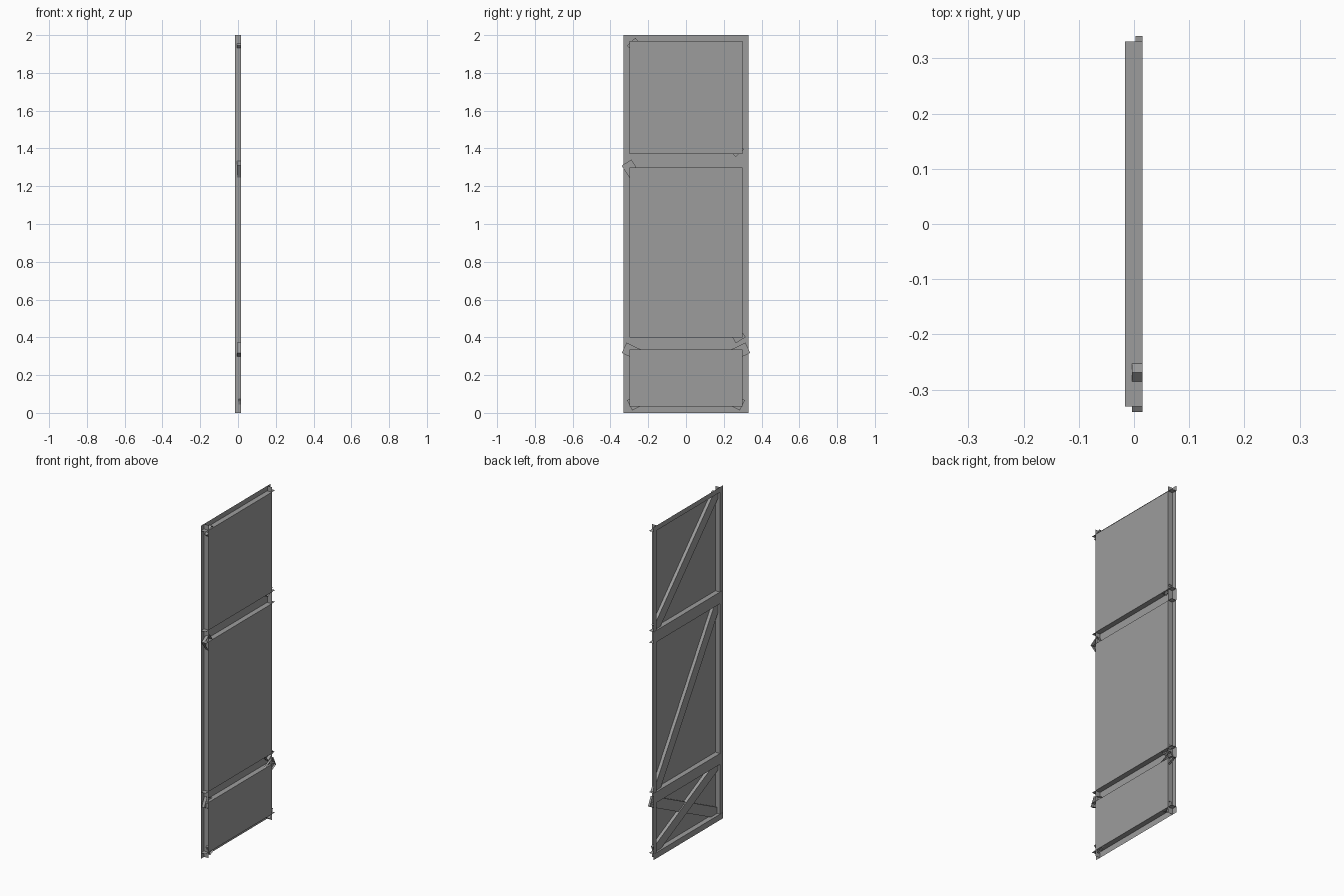
import bpy, bmesh
from mathutils import Vector

if "Cube" in bpy.data.objects:
    bpy.data.objects.remove(bpy.data.objects["Cube"])

BACK = 0.015     # plane of the flat panels
FRONT = -0.015   # outer face of the stiles

grey = bpy.data.materials.new("dark_grey")
grey.diffuse_color = (0.335, 0.335, 0.335, 1)
grey.use_nodes = True
grey.node_tree.nodes["Principled BSDF"].inputs["Base Color"].default_value = grey.diffuse_color


def add_face(bm, pts, normal):
    f = bm.faces.new([bm.verts.new(p) for p in pts])
    f.normal_update()
    if f.normal.dot(normal) < 0:
        f.normal_flip()


def finish(name, bm):
    bmesh.ops.remove_doubles(bm, verts=bm.verts, dist=1e-5)
    me = bpy.data.meshes.new(name)
    bm.to_mesh(me)
    bm.free()
    me.materials.append(grey)
    bpy.context.collection.objects.link(bpy.data.objects.new(name, me))


def channel(name, a, b, width, x, sides=(-1, 1), ends=False):
    """Pressed channel from a to b in (y, z), open towards +x."""
    a, b = Vector((0, *a)), Vector((0, *b))
    d = (b - a).normalized()
    n = Vector((0, -d.z, d.y)) * (width / 2)
    xf, xb = Vector((x, 0, 0)), Vector((BACK, 0, 0))
    bm = bmesh.new()
    add_face(bm, [p + xf for p in (a - n, b - n, b + n, a + n)], Vector((-1, 0, 0)))
    for s in sides:
        p, q = a + n * s, b + n * s
        add_face(bm, [p + xf, q + xf, q + xb, p + xb], n * s)
    if ends:
        for p, nd in ((a, -d), (b, d)):
            add_face(bm, [p - n + xf, p + n + xf, p + n + xb, p - n + xb], nd)
    finish(name, bm)


# side stiles: front and inner wall
channel("stile_left", (-0.315, 0), (-0.315, 2), 0.03, FRONT, sides=(-1,))
channel("stile_right", (0.315, 0), (0.315, 2), 0.03, FRONT, sides=(1,))

# cross rails, full width, slightly proud of the stiles
rails = [("bottom_rail", 0.0, 0.035, (1,)), ("lower_rail", 0.335, 0.40, (-1, 1)),
         ("upper_rail", 1.30, 1.37, (-1, 1)), ("top_rail", 1.97, 2.0, (-1,))]
for name, z0, z1, sides in rails:
    z = (z0 + z1) / 2
    channel(name, (-0.33, z), (0.33, z), z1 - z0, FRONT - 0.001, sides)

# flat panels closing the three openings
for name, z0, z1 in (("lower_panel", 0.035, 0.335), ("middle_panel", 0.40, 1.30),
                     ("upper_panel", 1.37, 1.97)):
    bm = bmesh.new()
    add_face(bm, [(BACK, -0.3, z0), (BACK, 0.3, z0), (BACK, 0.3, z1), (BACK, -0.3, z1)],
             Vector((1, 0, 0)))
    finish(name, bm)

# diagonal braces, ends run into the frame
braces = [("upper_brace", (0.285, 1.375), (-0.29, 1.965), -0.004),
          ("middle_brace", (0.29, 0.385), (-0.315, 1.325), -0.004),
          ("cross_brace_a", (-0.298, 0.04), (0.327, 0.345), 0.003),
          ("cross_brace_b", (0.298, 0.04), (-0.327, 0.345), -0.004)]
for name, a, b, x in braces:
    channel(name, a, b, 0.06, x, ends=True)
